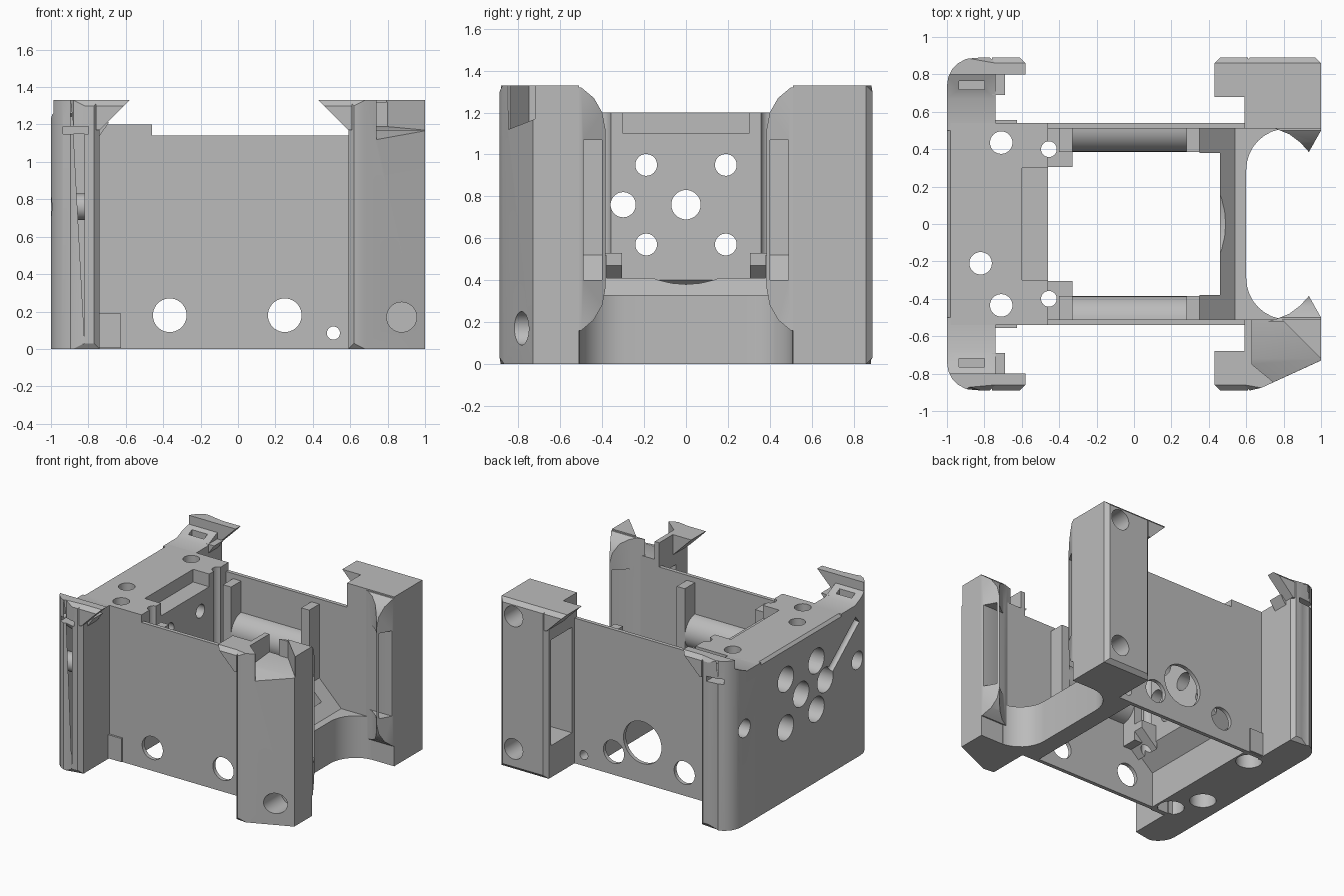
import bpy, bmesh
from math import sin, cos, radians
from mathutils import Vector

if "Cube" in bpy.data.objects:
    bpy.data.objects.remove(bpy.data.objects["Cube"])

grey = bpy.data.materials.new("plain grey")
grey.use_nodes = True
grey.diffuse_color = (0.5, 0.5, 0.5, 1)
grey.node_tree.nodes["Principled BSDF"].inputs["Base Color"].default_value = (0.5, 0.5, 0.5, 1)

PLACE = {"x": lambda u, v, w: (w, u, v),
         "y": lambda u, v, w: (u, w, v),
         "z": lambda u, v, w: (u, v, w)}


def prism(name, axis, pts, a, b, bevel=None):
    """Extrude a flat outline along an axis; bevel picks edges by a rule."""
    bm = bmesh.new()
    place = PLACE[axis]
    low = [bm.verts.new(place(u, v, a)) for u, v in pts]
    high = [bm.verts.new(place(u, v, b)) for u, v in pts]
    bm.faces.new(low)
    bm.faces.new(high)
    n = len(pts)
    for i in range(n):
        j = (i + 1) % n
        bm.faces.new((low[i], low[j], high[j], high[i]))
    bmesh.ops.recalc_face_normals(bm, faces=bm.faces)
    if bevel:
        edges = [e for e in bm.edges if all(bevel(v.co) for v in e.verts)]
        bmesh.ops.bevel(bm, geom=edges, offset=0.03, segments=1, affect="EDGES")
    mesh = bpy.data.meshes.new(name)
    bm.to_mesh(mesh)
    bm.free()
    mesh.materials.append(grey)
    ob = bpy.data.objects.new(name, mesh)
    bpy.context.collection.objects.link(ob)
    return ob


def box(name, x, y, z):
    y = sorted(y)
    return prism(name, "z", [(x[0], y[0]), (x[1], y[0]), (x[1], y[1]), (x[0], y[1])], *z)


def arc(cx, cy, r, start, end, n=8):
    step = radians(end - start) / n
    return [(cx + r * cos(radians(start) + i * step),
             cy + r * sin(radians(start) + i * step)) for i in range(n + 1)]


def rod(name, axis, u, v, r, a, b):
    return prism(name, axis, arc(u, v, r, 0, 360, 40)[:-1], a, b)


def cut(ob, cutters, operation="DIFFERENCE"):
    bpy.context.view_layer.objects.active = ob
    for c in cutters:
        mod = ob.modifiers.new("cut", "BOOLEAN")
        mod.object, mod.operation, mod.solver = c, operation, "EXACT"
        bpy.ops.object.modifier_apply(modifier=mod.name)
        bpy.data.objects.remove(c)
    return ob


def flip(pts, s):
    return [(u, v * s) for u, v in pts]


def end_edge(co):
    return abs(co.y) > 0.889 and (co.z < 0.01 or co.z > 1.32)


def groove():
    start, end = Vector((-1, -0.3, 0.76)), Vector((-1, -0.7, 1.08))
    ob = rod("groove", "z", 0, 0, 0.035, 0, (end - start).length)
    ob.rotation_euler = (end - start).to_track_quat("Z", "Y").to_euler()
    ob.location = start
    bpy.context.view_layer.update()
    return ob


# Thick end wall with counterbored screw holes, recess and slanting groove
end_wall = prism("end_wall", "y", [(-1, 0), (-0.6, 0), (-0.6, 0.28), (-0.46, 0.4), (-0.46, 1.2),
                                   (-0.98, 1.2), (-1, 1.18)], -0.54, 0.54)
holes = [box("recess", (-0.6, -0.4), (-0.3, 0.3), (1.1, 1.3)), groove()]
for y, z, r in [(0, 0.76, 0.07), (-0.3, 0.76, 0.06)] + \
        [(y, z, 0.052) for y in (-0.19, 0.19) for z in (0.57, 0.95)]:
    holes.append(rod("hole", "x", y, z, r, -1.1, -0.3))
    holes.append(rod("counterbore", "x", y, z, 0.098, -1.1, -0.75))
for x, y in [(-0.82, -0.21), (-0.71, -0.435), (-0.71, 0.435)]:
    holes.append(rod("hole", "z", x, y, 0.06, -0.1, 1.3))
    holes.append(rod("counterbore", "z", x, y, 0.095, -0.1, 0.2))
for y in (-0.4, 0.4):
    holes.append(rod("hole", "z", -0.455, y, 0.042, -0.1, 1.3))
cut(end_wall, holes)

for s, side in ((-1, "front"), (1, "back")):
    # Thin side wall
    wall = prism(side + "_wall", "y", [(-0.75, 0), (0.61, 0), (0.61, 1.14), (-0.46, 1.14),
                                       (-0.46, 1.2), (-0.75, 1.2)], s * 0.51, s * 0.54)
    spots = [(-0.365, 0.18, 0.09), (0.25, 0.18, 0.09), (0.51, 0.085, 0.035)]
    if s > 0:
        spots.append((0, 0.32, 0.165))
    cut(wall, [rod("hole", "y", x, z, r, s * 0.3, s * 0.8) for x, z, r in spots])
    box(side + "_tab", (-0.75, -0.625), (s * 0.53, s * 0.555), (0.005, 0.19))

    # Ribs, round rail and bracket inside the wall
    box(side + "_rib_near_end", (-0.4, -0.33), (s * 0.385, s * 0.52), (0.4, 1.1))
    box(side + "_rib_near_mouth", (0.28, 0.35), (s * 0.385, s * 0.52), (0.3, 1.1))
    prism(side + "_rail", "x", [(s * u, v) for u, v in arc(0.52, 0.72, 0.135, 90, 270, 16)],
          -0.34, 0.29)
    bracket = prism(side + "_bracket", "y", [(-0.47, 0.34), (-0.33, 0.47), (-0.33, 0.53),
                                             (-0.47, 0.53)], s * 0.305, s * 0.52)
    cut(bracket, [rod("hole", "z", -0.455, s * 0.4, 0.042, 0, 1)])
    prism(side + "_ramp", "y", [(0.35, 0.3), (0.54, 0.3), (0.54, 0.33), (0.35, 0.52)],
          s * 0.38, s * 0.52)

    # Rounded post at the closed end, its top sloping up to a raised rim
    plan = [(-0.74, 0.5), (-0.74, 0.89)] + arc(-0.85, 0.74, 0.15, 90, 180, 5) + [(-1, 0.5)]
    post = prism(side + "_rounded_post", "z", flip(plan, s), 0, 1.33, end_edge)
    slope = [(0.3, 1.2), (0.67, 1.2), (0.8, 1.26), (0.8, 1.5), (0.3, 1.5)]
    cutters = [
        prism("slope", "x", [(s * u, v) for u, v in slope], -1.2, -0.5),
        box("slot", (-0.935, -0.8), (s * 0.72, s * 1), (1.15, 1.19)),
        box("slot_top", (-0.935, -0.8), (s * 0.72, s * 0.765), (1.15, 1.4)),
        rod("hole", "x", s * 0.7, 0.76, 0.07, -1.1, -0.8)]
    if s < 0:
        cutters.append(groove())
    cut(post, cutters)
    prism(side + "_end_hook", "y", [(-0.76, 1.17), (-0.74, 1.17), (-0.58, 1.33), (-0.76, 1.33)],
          s * 0.8, s * 0.89, end_edge)
    prism(side + "_end_gusset", "y", [(-0.76, 1.14), (-0.74, 1.14), (-0.69, 1.21), (-0.76, 1.21)],
          s * 0.69, s * 0.81)

    # Hollow post at the open end; the front one has a slanting face
    if s > 0:
        plan = [(0.59, 0.51), (1, 0.51), (1, 0.89), (0.59, 0.89)]
    else:
        plan = [(0.59, 0.51), (1, 0.51), (1, 0.73), (0.65, 0.89), (0.59, 0.89)]
    post = prism(side + "_hollow_post", "z", flip(plan, s), 0, 1.33, end_edge)
    cutters = [box("pocket", (0.5, 0.92), (s * 0.57, s * (0.83 if s > 0 else 0.72)), (0.25, 1.08)),
               box("slit", (0.82, 0.92), (s * 0.4, s * 0.6), (0.4, 1.07)),
               rod("hole", "y", 0.875, 0.17, 0.08, s * 0.6, s * 1)]
    if s > 0:
        cutters.append(rod("hole", "y", 0.875, 1.21, 0.08, 0.7, 1))
    else:
        # Diagonal channel across the top, with a floor that rises inward
        channel = prism("channel", "z", [(0.63, -0.45), (0.73, -0.45), (1.1, -0.82), (1.1, -1),
                                         (0.74, -1), (0.74, -0.84), (0.63, -0.75)], 1, 1.5)
        floor = prism("floor", "x", [(-1.1, 1.02), (-0.72, 1.17), (-0.4, 1.2), (-0.4, 1.6),
                                     (-1.1, 1.6)], 0.4, 1.3)
        cutters.append(cut(channel, [floor], "INTERSECT"))
    cut(post, cutters)
    prism(side + "_mouth_hook", "y", [(0.61, 1.17), (0.59, 1.17), (0.43, 1.33), (0.61, 1.33)],
          s * 0.68, s * 0.89, end_edge)

    # Curved guide fin with a window
    fin_plan = [(0.72, 0.52), (0.76, 0.508), (0.83, 0.48), (0.89, 0.435), (0.935, 0.385),
                (1, 0.5), (1, 0.52)]
    fin = prism(side + "_guide_fin", "z", flip(fin_plan, s), 0.1, 1.33)
    outline = [(0.55, 0.16), (0.5, 0.16), (0.44, 0.21), (0.4, 0.28), (0.385, 0.36),
               (0.385, 1.12), (0.4, 1.2), (0.44, 1.27), (0.5, 1.32), (0.55, 1.32)]
    cut(fin, [prism("outline", "x", [(s * u, v) for u, v in outline], 0.5, 1.1)], "INTERSECT")
    cut(fin, [box("window", (0.6, 1.1), (s * 0.4, s * 0.49), (0.4, 1.07))])

# Cross bar at the open end, rounded into the posts
bar = prism("cross_bar", "y", [(0.46, 0), (0.8, 0), (0.8, 0.33), (0.54, 0.33), (0.46, 0.41)],
            -0.52, 0.52)
mouth = [(1.2, -0.51), (1.2, 0.51)] + arc(0.82, 0.29, 0.22, 90, 180) + arc(0.82, -0.29, 0.22, 180, 270)
cut(bar, [prism("mouth", "z", mouth, -0.1, 0.6), rod("sag", "x", 0, 0.82, 0.44, 0.3, 0.9),
          rod("hole", "y", 0.51, 0.085, 0.035, -0.7, 0.7)])

# Smooth the round surfaces, keep the rest crisp
bpy.ops.object.select_all(action="DESELECT")
for ob in bpy.context.scene.objects:
    if ob.type == "MESH":
        ob.select_set(True)
        bpy.context.view_layer.objects.active = ob
bpy.ops.object.shade_smooth_by_angle(angle=radians(30))
